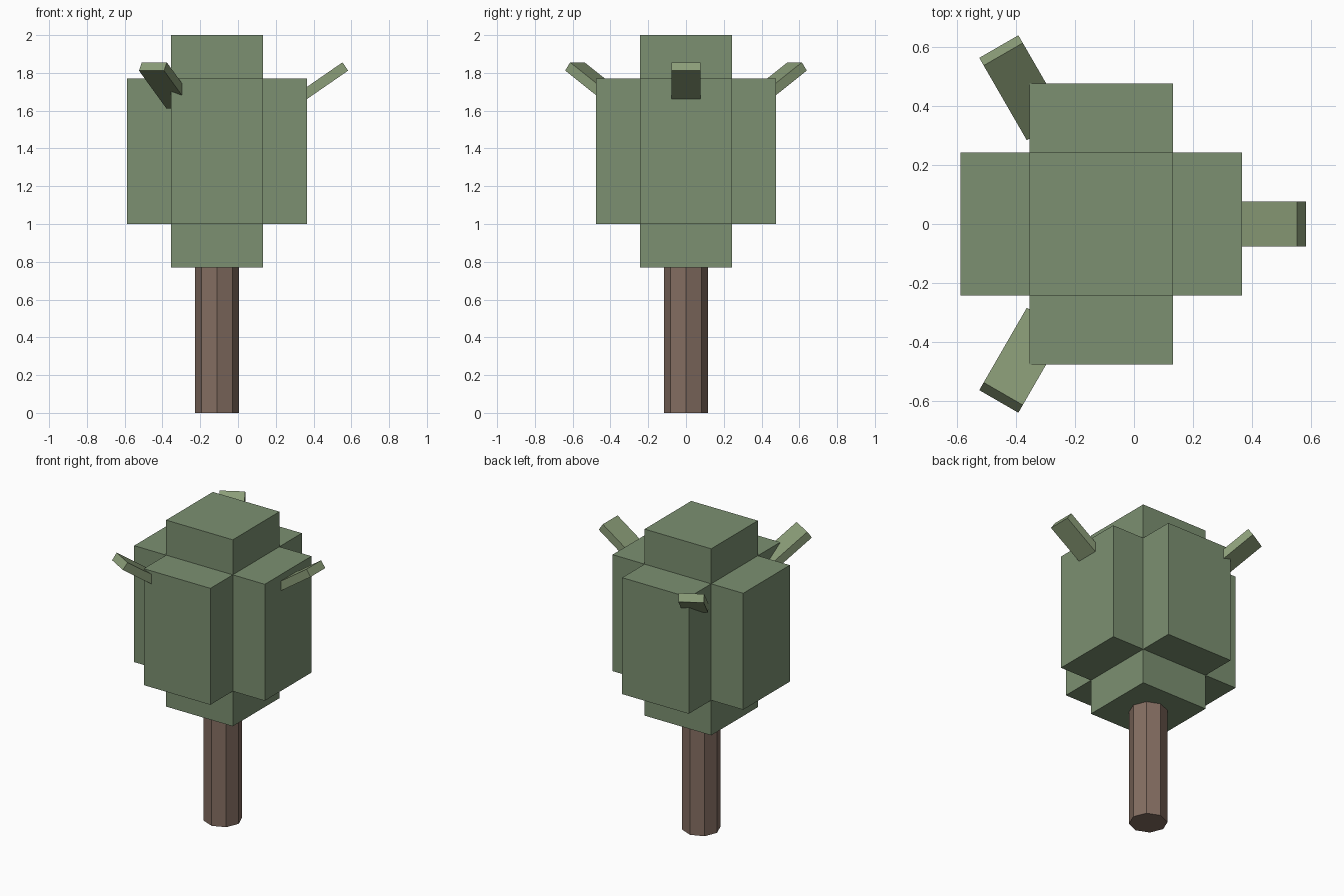
import bpy
from math import radians, cos, sin
from mathutils import Matrix, Vector

if "Cube" in bpy.data.objects:
    bpy.data.objects.remove(bpy.data.objects["Cube"])

CX = -0.111            # trunk axis
CROWN_Z = 1.385        # crown centre height


def material(name, rgb):
    mat = bpy.data.materials.new(name)
    mat.diffuse_color = (*rgb, 1)
    mat.use_nodes = True
    mat.node_tree.nodes["Principled BSDF"].inputs["Base Color"].default_value = mat.diffuse_color
    return mat


leaf = material("leaf_green", (0.20, 0.28, 0.165))
twig = material("light_green", (0.26, 0.34, 0.19))
bark = material("bark_brown", (0.23, 0.155, 0.12))


def box(name, size, matrix, mat):
    bpy.ops.mesh.primitive_cube_add(size=1)
    ob = bpy.context.object
    ob.name = name
    ob.data.transform(matrix @ Matrix.Diagonal((*size, 1)))
    ob.data.materials.append(mat)
    return ob


# Octagonal trunk, corners on the axes, reaching slightly into the crown
TRUNK_H = 0.80
bpy.ops.mesh.primitive_cylinder_add(vertices=8, radius=0.116, depth=TRUNK_H,
                                    location=(CX, 0, TRUNK_H / 2))
trunk = bpy.context.object
trunk.name = "trunk"
trunk.data.materials.append(bark)

# Crown: three crossing blocks
crown_at = Matrix.Translation((CX, 0, CROWN_Z))
for name, size in (("crown_tall", (0.486, 0.486, 1.23)),
                   ("crown_wide", (0.953, 0.486, 0.768)),
                   ("crown_deep", (0.486, 0.953, 0.768))):
    box(name, size, crown_at, leaf)

# Three upward-slanting shoots spaced around the trunk axis
for i in range(3):
    a = radians(120 * i)
    pos = Vector((CX + 0.533 * cos(a), 0.533 * sin(a), 1.733))
    m = (Matrix.Translation(pos) @ Matrix.Rotation(a, 4, 'Z')
         @ Matrix.Rotation(radians(-34.6), 4, 'Y'))
    box(f"shoot_{i + 1}", (0.355, 0.153, 0.053), m, twig)
